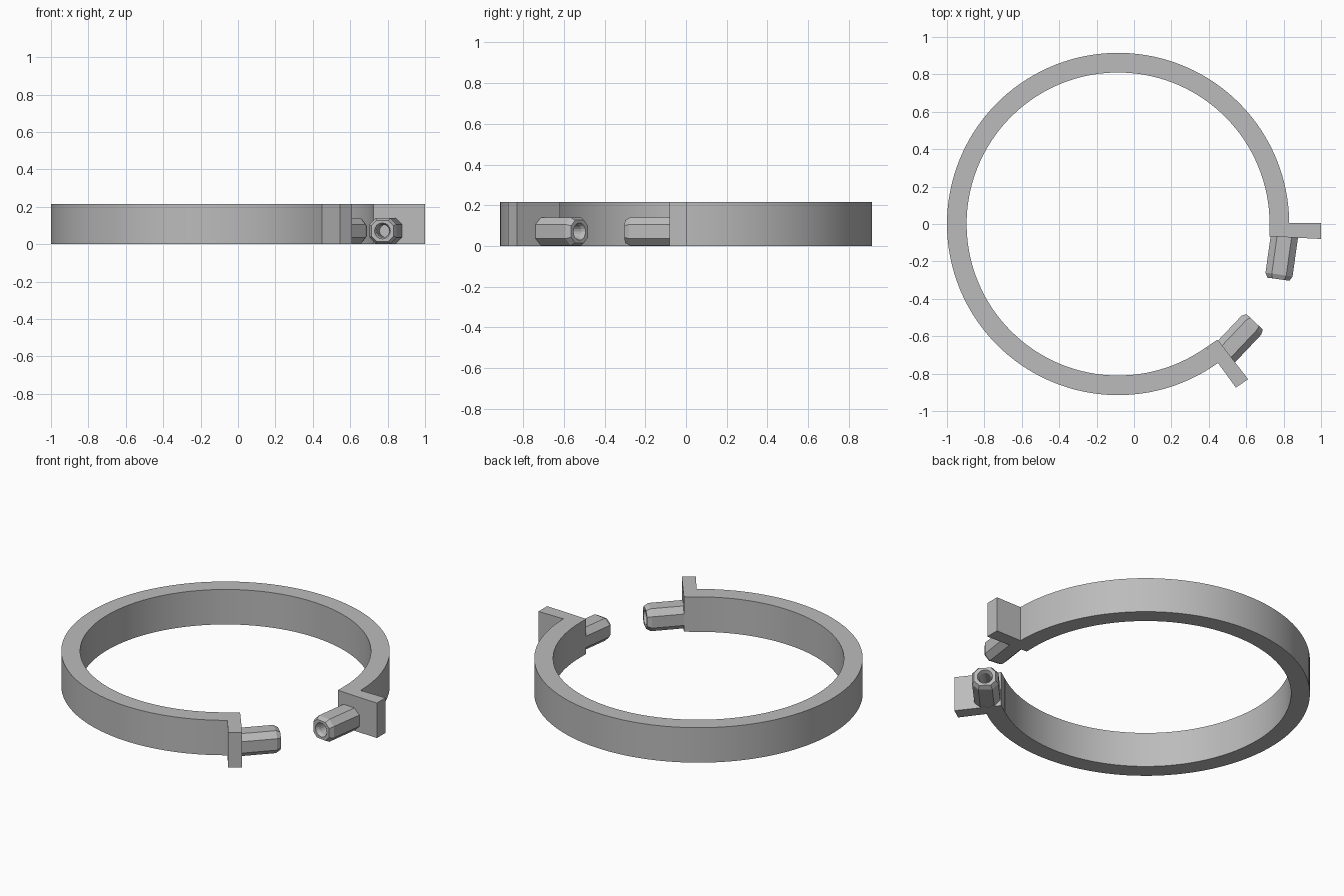
import bpy
import bmesh
from math import sin, cos, pi, radians
from mathutils import Vector, Matrix

default = bpy.data.objects.get("Cube")
if default:
    bpy.data.objects.remove(default, do_unlink=True)

CENTRE_X = -0.085
OUTER, INNER, HEIGHT = 0.915, 0.81, 0.215

grey = bpy.data.materials.new("plain grey")
grey.use_nodes = True
colour = (0.5, 0.5, 0.5, 1)
grey.diffuse_color = colour
grey.node_tree.nodes["Principled BSDF"].inputs["Base Color"].default_value = colour


def finish(name, bm, smooth=False):
    bmesh.ops.recalc_face_normals(bm, faces=bm.faces)
    mesh = bpy.data.meshes.new(name)
    bm.to_mesh(mesh)
    bm.free()
    mesh.materials.append(grey)
    obj = bpy.data.objects.new(name, mesh)
    bpy.context.collection.objects.link(obj)
    if smooth:
        bpy.ops.object.select_all(action='DESELECT')
        obj.select_set(True)
        bpy.context.view_layer.objects.active = obj
        bpy.ops.object.shade_smooth_by_angle(angle=radians(20))
    return obj


def loft(bm, rings):
    """Skin a chain of closed loops and cap both ends."""
    loops = [[bm.verts.new(p) for p in ring] for ring in rings]
    for a, b in zip(loops, loops[1:]):
        for i in range(len(a)):
            j = (i + 1) % len(a)
            bm.faces.new((a[i], a[j], b[j], b[i]))
    bm.faces.new(loops[0])
    bm.faces.new(loops[-1])


def band(name, start, end, steps):
    """Open ring with a rectangular section."""
    rings = []
    for i in range(steps + 1):
        a = start + (end - start) * i / steps
        rings.append([(CENTRE_X + r * cos(a), r * sin(a), z)
                      for r, z in ((INNER, 0), (OUTER, 0), (OUTER, HEIGHT), (INNER, HEIGHT))])
    bm = bmesh.new()
    loft(bm, rings)
    finish(name, bm, True)


def tab(name, outline):
    """Flat outline raised to the band height."""
    bm = bmesh.new()
    loft(bm, [[(x, y, z) for x, y in outline] for z in (0, HEIGHT)])
    finish(name, bm)


def section(half_w, half_h, cut):
    """Chamfered rectangle, with the middle of each side added."""
    corners = [(half_w, half_h - cut), (half_w - cut, half_h)]
    corners += [(-x, y) for x, y in reversed(corners)]
    corners += [(-x, -y) for x, y in corners]
    points = []
    for i, (x, y) in enumerate(corners):
        nx, ny = corners[(i + 1) % len(corners)]
        points += [(x, y), ((x + nx) / 2, (y + ny) / 2)]
    return points


def circle(radius):
    # Start angle lines up with the first corner of the section
    return [(radius * cos(pi / 8 * (i + 1)), radius * sin(pi / 8 * (i + 1)))
            for i in range(16)]


def socket(name, base, tip):
    """Chamfered stub with a countersunk blind hole in its tip."""
    base, tip = Vector((*base, 0.071)), Vector((*tip, 0.071))
    along = (tip - base).normalized()
    side = along.cross(Vector((0, 0, 1)))
    length = (tip - base).length
    body = section(0.073, 0.069, 0.034)
    stages = [(-0.02, body), (length * 0.5, body), (length - 0.025, body),
              (length, section(0.06, 0.056, 0.028)),
              (length, circle(0.043)), (length - 0.02, circle(0.034)),
              (length - 0.13, circle(0.034))]
    bm = bmesh.new()
    loft(bm, [[base + along * t + side * x + Vector((0, 0, y)) for x, y in pts]
              for t, pts in stages])
    finish(name, bm, True)


# Band, open at the front left
band("band", 0, radians(305.7), 110)

# End tabs
tab("left_tab", [(0.725, 0), (0.725, -0.066), (1.0, -0.08), (1.0, 0.005), (0.83, 0.005)])
tab("front_tab", [(0.388, -0.658), (0.447, -0.618), (0.61, -0.83),
                  (0.545, -0.875), (0.449, -0.743)])

# Sockets facing each other across the gap
socket("left_socket", (0.803, -0.073), (0.772, -0.295))
socket("front_socket", (0.499, -0.677), (0.645, -0.523))
